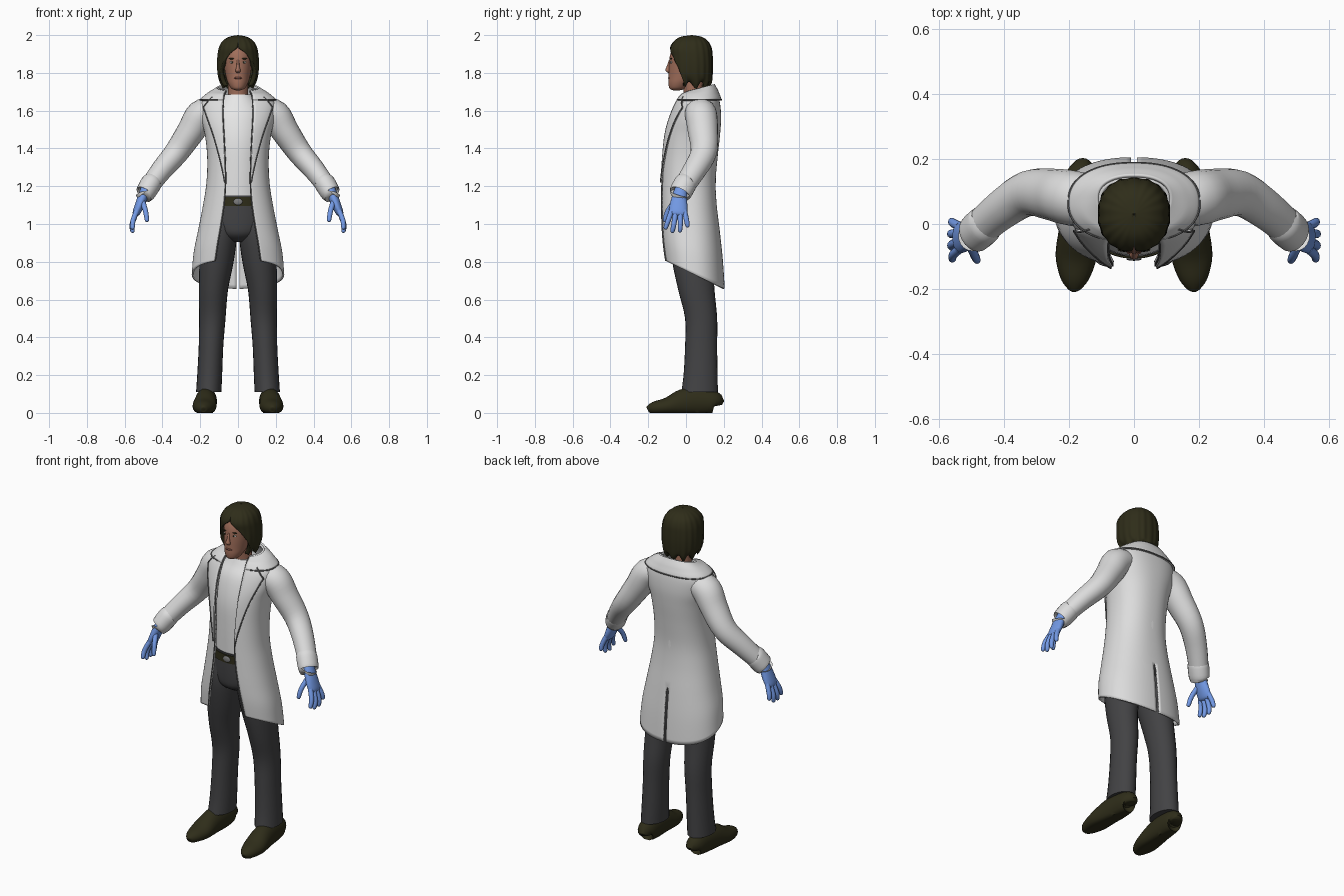
import bpy, bmesh, math
from mathutils import Vector, Matrix

cube = bpy.data.objects.get("Cube")
if cube:
    bpy.data.objects.remove(cube, do_unlink=True)


def material(name, r, g, b):
    m = bpy.data.materials.new(name)
    m.use_nodes = True
    m.diffuse_color = (r, g, b, 1)
    bsdf = next(n for n in m.node_tree.nodes if n.type == 'BSDF_PRINCIPLED')
    bsdf.inputs["Base Color"].default_value = (r, g, b, 1)
    bsdf.inputs["Roughness"].default_value = 0.7
    return m


COAT = material("coat_white", .72, .72, .72)
SHIRT = material("shirt_white", .8, .8, .8)
TRIM = material("seam_grey", .16, .16, .16)
GLOVE = material("glove_blue", .17, .32, .78)
TROUSER = material("trouser_grey", .055, .055, .058)
DARK = material("dark_olive", .028, .026, .01)
SKIN = material("skin", .36, .16, .105)
LIP = material("lip", .24, .09, .065)
EYE = material("eye_white", .65, .62, .58)
METAL = material("buckle_grey", .2, .2, .2)


def finish(name, bm, mat, mirror=False, thick=0):
    mesh = bpy.data.meshes.new(name)
    bm.to_mesh(mesh)
    bm.free()
    mesh.materials.append(mat)
    for p in mesh.polygons:
        p.use_smooth = True
    mesh.set_sharp_from_angle(angle=math.radians(50))
    ob = bpy.data.objects.new(name, mesh)
    bpy.context.scene.collection.objects.link(ob)
    if mirror:
        mod = ob.modifiers.new("mirror", 'MIRROR')
        mod.merge_threshold = .001
    if thick:
        mod = ob.modifiers.new("thickness", 'SOLIDIFY')
        mod.thickness = thick
    return ob


def spline(keys, t):
    i = max(0, min(int(t), len(keys) - 2))
    f = t - i
    four = [keys[max(0, min(k, len(keys) - 1))] for k in range(i - 1, i + 3)]
    return [.5 * (2*b + (c - a)*f + (2*a - 5*b + 4*c - d)*f*f + (3*b - a - 3*c + d)*f**3)
            for a, b, c, d in zip(*four)]


def tube(name, keys, mat, mirror=False, flat=False, ref=(0, 1, 0), n=20, floor=None):
    """Smooth tube through keys of (x, y, z, radius, radius)."""
    pts = [spline(keys, i / 4) for i in range(4 * (len(keys) - 1) + 1)]
    mids = [Vector(p[:3]) for p in pts]
    bm = bmesh.new()
    rings = []
    for i, p in enumerate(pts):
        a, b = Vector((1, 0, 0)), Vector((0, 1, 0))
        if not flat:
            t = (mids[min(i + 1, len(pts) - 1)] - mids[max(i - 1, 0)]).normalized()
            r = Vector(ref)
            b = (r - t * r.dot(t)).normalized()
            a = b.cross(t)
        ring = []
        for k in range(n):
            ang = math.tau * k / n
            co = mids[i] + a * max(p[3], .001) * math.cos(ang) + b * max(p[4], .001) * math.sin(ang)
            if floor is not None:
                co.z = max(co.z, floor)
            ring.append(bm.verts.new(co))
        rings.append(ring)
    for r, s in zip(rings, rings[1:]):
        for k in range(n):
            bm.faces.new((r[k], r[(k + 1) % n], s[(k + 1) % n], s[k]))
    bm.faces.new(rings[0])
    bm.faces.new(rings[-1])
    bmesh.ops.recalc_face_normals(bm, faces=bm.faces)
    return finish(name, bm, mat, mirror)


def blob(name, loc, size, mat, mirror=False):
    bm = bmesh.new()
    bmesh.ops.create_uvsphere(bm, u_segments=16, v_segments=10, radius=1,
                              matrix=Matrix.Translation(loc) @ Matrix.Diagonal((*size, 1)))
    return finish(name, bm, mat, mirror)


POW = .88


def angle_at(keys, t, x):
    w = max(spline(keys, t)[1], .001)
    return math.asin(min(1, max(0, x) / w) ** (1 / POW))


def section(keys, t, th, warp, off=0):
    """Point on a draped half shell; keys are (z, half width, front, back, opening)."""
    z, w, f, b, o = spline(keys, t)
    s, c = max(0, math.sin(th)), math.cos(th)
    y = (f + b) / 2 - math.copysign(abs(c) ** POW, c) * ((b - f) / 2 + off)
    return warp(t, th, Vector(((max(w, .001) + off) * s ** POW, y, z)))


def shell(name, keys, mat, warp, t0, t1, rows, cols, thick, off=0, width=None):
    bm = bmesh.new()
    grid = []
    for r in range(rows + 1):
        t = t0 + (t1 - t0) * r / rows
        o = spline(keys, t)[4]
        a = angle_at(keys, t, o)
        e = angle_at(keys, t, o + width(t)) if width else math.pi
        grid.append([bm.verts.new(section(keys, t, a + (e - a) * c / cols, warp, off))
                     for c in range(cols + 1)])
    for r in range(rows):
        for c in range(cols):
            bm.faces.new((grid[r][c], grid[r+1][c], grid[r+1][c+1], grid[r][c+1]))
    return finish(name, bm, mat, True, thick)


# Open coat with sloping hem and back vent
coat = [(1.72, .10, .02, .14, .06), (1.69, .155, -.02, .165, .07), (1.64, .2, -.055, .18, .077),
        (1.56, .197, -.09, .186, .078), (1.47, .175, -.115, .18, .074), (1.35, .163, -.127, .167, .068),
        (1.22, .167, -.133, .157, .065), (1.1, .185, -.135, .163, .073), (.97, .21, -.135, .18, .09),
        (.85, .234, -.13, .195, .107), (.735, .245, -.12, .205, .12)]


def drape(t, th, p):
    s = max(0, (t - 6) / 4)
    p.z -= s * s * .47 * (p.y - .04)
    p.z += max(0, 1 - t) * .25 * (p.y - .07)
    if t > 7.8:
        p.x = max(p.x, .009)
    return p


def lapel_width(t):
    return .055 + .04 * (t - 1.4) / .9 if t < 2.3 else .095 * max(0, (6 - t) / 3.7) ** 1.1 + .002


shell("coat_body", coat, COAT, drape, 0, 10, 50, 36, .01)
shell("coat_collar", coat, COAT, drape, 0, 1.7, 10, 36, .01, .012)
shell("coat_lapel", coat, COAT, drape, 1.4, 6, 30, 8, .008, .01, lapel_width)


def seam(name, ts, rule, off=.011):
    pts = [section(coat, t, rule(t), drape, off) for t in ts]
    tube(name, [(*p, .0035, .0035) for p in pts], TRIM, True, n=6, ref=(.3, .9, .2))


seam("lapel_seam", [1.4 + .23 * i for i in range(21)],
     lambda t: angle_at(coat, t, spline(coat, t)[4] + lapel_width(t)))
seam("opening_seam", [.5 + .475 * i for i in range(21)],
     lambda t: angle_at(coat, t, spline(coat, t)[4]), .002)
rim = [section(coat, 1.7, .5 + (math.pi - .5) * i / 16, drape, .011) for i in range(17)]
tube("collar_seam", [(*p, .0035, .0035) for p in rim], TRIM, True, n=6, ref=(0, 0, 1))

# Sleeves and turned cuffs
tube("sleeve", [(.13, .07, 1.6, .07, .08), (.195, .08, 1.575, .082, .085), (.25, .09, 1.49, .074, .08),
                (.325, .094, 1.38, .065, .07), (.405, .045, 1.285, .057, .062),
                (.48, -.02, 1.185, .05, .055)], COAT, True)
tube("cuff", [(.455, .002, 1.222, .05, .055), (.46, -.003, 1.215, .056, .061),
              (.49, -.03, 1.165, .053, .06), (.494, -.033, 1.16, .045, .05)], COAT, True)

# Gloved hands
tube("glove_palm", [(.485, -.025, 1.185, .03, .034), (.505, -.035, 1.14, .027, .04),
                    (.525, -.04, 1.09, .024, .048), (.54, -.042, 1.055, .019, .045),
                    (.544, -.043, 1.042, .008, .03)], GLOVE, True)
fingers = {
    "index": ((.535, -.076, 1.07), (.555, -.094, 1.02), (.558, -.108, .98)),
    "middle": ((.54, -.055, 1.06), (.56, -.064, 1.0), (.558, -.072, .962)),
    "ring": ((.54, -.03, 1.06), (.56, -.03, 1.0), (.56, -.032, .964)),
    "little": ((.535, -.008, 1.07), (.555, .003, 1.02), (.56, .008, .99)),
    "thumb": ((.507, -.055, 1.125), (.49, -.095, 1.07), (.482, -.112, 1.02))}
for label, (a, b, c) in fingers.items():
    tip = Vector(c) + (Vector(c) - Vector(b)).normalized() * .009
    tube("glove_" + label, [(*a, .014, .014), (*b, .0135, .0135), (*c, .011, .011),
                            (*tip, .003, .003)], GLOVE, True, n=12)

# Shirt, belt, trousers
tube("shirt", [(0, .03, 1.12, .146, .125), (0, .03, 1.3, .142, .13), (0, .035, 1.45, .15, .132),
               (0, .05, 1.58, .15, .118), (0, .06, 1.65, .105, .09), (0, .055, 1.685, .072, .068)],
     SHIRT, flat=True, n=32)
tube("belt", [(0, .02, 1.095, .158, .127), (0, .02, 1.142, .154, .126)], DARK, flat=True, n=32)
blob("belt_buckle", (0, -.107, 1.118), (.024, .006, .018), METAL)
tube("trouser_hips", [(0, .02, 1.15, .15, .121), (0, .02, 1.0, .16, .122),
                      (0, .02, .94, .12, .11), (0, .03, .905, .05, .07)], TROUSER, flat=True, n=32)
tube("trouser_leg", [(.085, .02, 1.06, .07, .1), (.095, .02, .95, .09, .112), (.113, .035, .8, .09, .108),
                     (.13, .055, .65, .077, .096), (.136, .08, .5, .07, .085),
                     (.143, .08, .35, .065, .085), (.15, .077, .2, .066, .09),
                     (.155, .072, .11, .067, .097)], TROUSER, True, True, n=24)

# Shoes
tube("shoe", [(.16, .162, .04, .025, .03), (.162, .15, .055, .048, .06), (.166, .06, .06, .055, .075),
              (.172, -.02, .052, .059, .072), (.178, -.1, .034, .063, .047),
              (.182, -.165, .026, .045, .035), (.183, -.198, .022, .022, .02),
              (.183, -.205, .02, .008, .008)], DARK, True, ref=(0, 0, 1), floor=0)

# Neck, head and face
tube("neck", [(0, .05, 1.62, .06, .058), (0, .04, 1.7, .053, .053), (0, .035, 1.79, .054, .055)],
     SKIN, flat=True)
tube("head", [(0, -.05, 1.708, .012, .018), (0, -.045, 1.717, .035, .042), (0, -.03, 1.745, .052, .063),
              (0, -.004, 1.78, .064, .088), (0, .01, 1.84, .074, .1), (0, .017, 1.9, .077, .1),
              (0, .025, 1.95, .062, .08), (0, .025, 1.975, .03, .04)], SKIN, flat=True, n=32)
tube("nose", [(0, -.084, 1.868, .006, .006), (0, -.092, 1.835, .008, .01),
              (0, -.095, 1.812, .014, .014), (0, -.088, 1.8, .008, .006)], SKIN, flat=True, n=12)
blob("lips", (0, -.088, 1.773), (.022, .007, .006), LIP)
blob("eye", (.03, -.078, 1.856), (.013, .006, .006), EYE, True)
blob("iris", (.03, -.083, 1.856), (.005, .003, .005), DARK, True)
blob("eyebrow", (.032, -.079, 1.875), (.018, .006, .0035), DARK, True)

# Swept hair framing the face
hair = [(2.0, .001, .029, .031, 0), (1.99, .05, -.03, .085, 0), (1.965, .085, -.065, .118, 0),
        (1.93, .102, -.085, .135, .012), (1.89, .109, -.082, .14, .055), (1.84, .111, -.08, .142, .085),
        (1.79, .107, -.075, .14, .094), (1.755, .095, -.06, .135, .086), (1.735, .08, -.05, .12, .074)]


def strands(t, th, p):
    k = 1 + .014 * min(1, t) * math.cos(18 * th)
    p.x *= k
    p.y = .03 + (p.y - .03) * k
    p.z += .009 * max(0, t - 6) * math.cos(9 * th)
    return p


shell("hair", hair, DARK, strands, 0, 8, 32, 54, .024)
